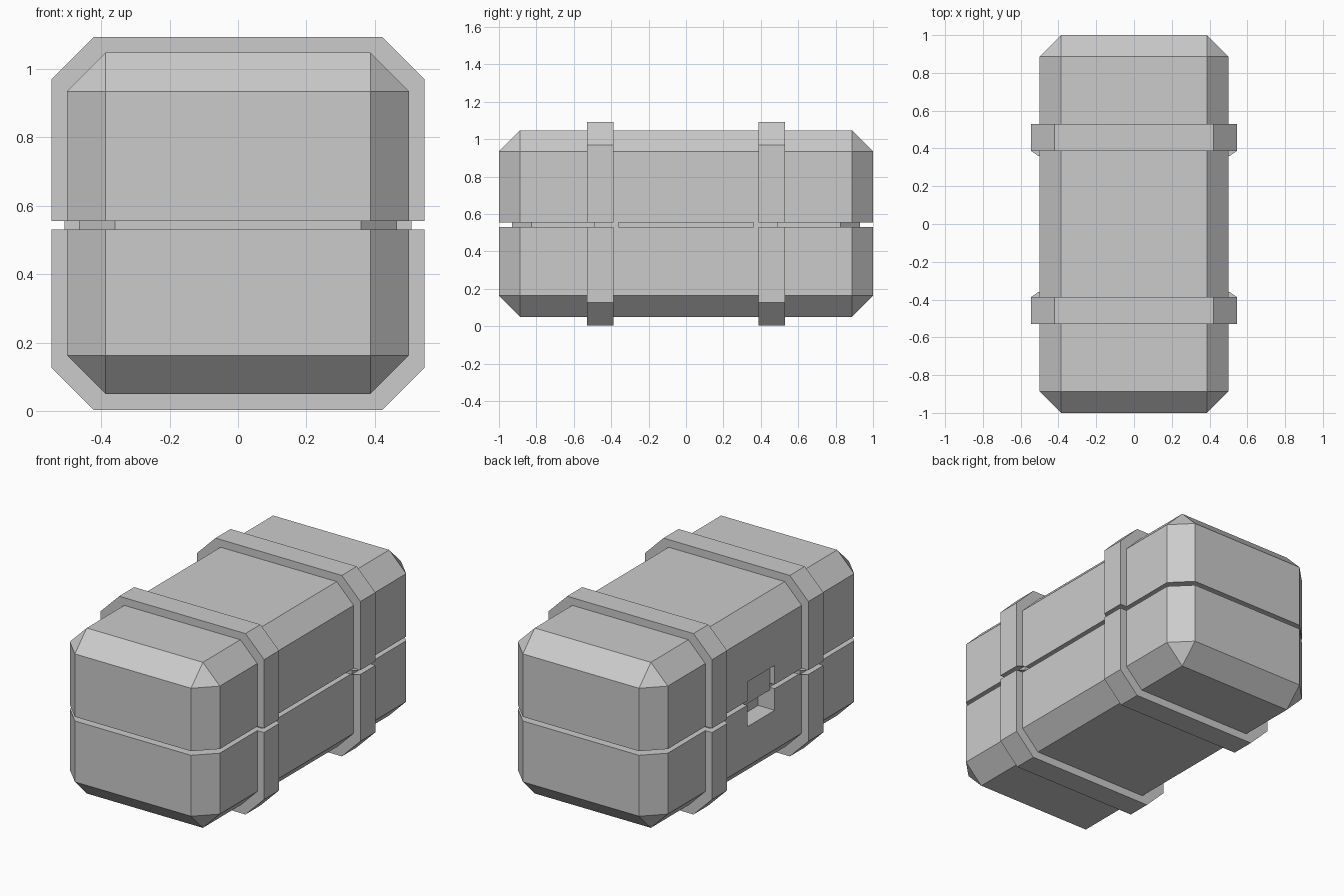
import bpy, bmesh
from mathutils import Vector, Matrix

if "Cube" in bpy.data.objects:
    bpy.data.objects.remove(bpy.data.objects["Cube"])

GAP_LO, GAP_HI, GAP_SCALE = 0.53, 0.555, 0.93


def box(x, y, z):
    """Box bmesh from (min, max) ranges."""
    bm = bmesh.new()
    size = [b - a for a, b in (x, y, z)]
    mid = [(a + b) / 2 for a, b in (x, y, z)]
    bmesh.ops.create_cube(bm, size=1, matrix=Matrix.Translation(mid) @ Matrix.Diagonal((*size, 1)))
    return bm


def chamfer(bm, edges, width):
    bmesh.ops.bevel(bm, geom=edges, offset=width, offset_type='OFFSET',
                    segments=1, affect='EDGES', profile=0.5)


def groove(bm):
    """Cut the lid seam: two loops pulled inwards between the halves."""
    inner = {0.537: GAP_LO, 0.548: GAP_HI}
    for z in (GAP_LO, 0.537, 0.548, GAP_HI):
        bmesh.ops.bisect_plane(bm, geom=bm.verts[:] + bm.edges[:] + bm.faces[:],
                               plane_co=Vector((0, 0, z)), plane_no=Vector((0, 0, 1)), dist=1e-5)
    for v in bm.verts:
        for z, target in inner.items():
            if abs(v.co.z - z) < 1e-4:
                v.co = Vector((v.co.x * GAP_SCALE, v.co.y * GAP_SCALE, target))
                break


def finish(bm, name):
    bmesh.ops.recalc_face_normals(bm, faces=bm.faces[:])
    me = bpy.data.meshes.new(name)
    bm.to_mesh(me)
    bm.free()
    ob = bpy.data.objects.new(name, me)
    bpy.context.collection.objects.link(ob)
    return ob


# chest body, all edges chamfered
bm = box((-0.5, 0.5), (-1, 1), (0.05, 1.047))
chamfer(bm, bm.edges[:], 0.113)
groove(bm)
body = finish(bm, "chest_body")

# straps wrapped round the body
for side, label in ((-1, "front"), (1, "back")):
    y = sorted((side * 0.387, side * 0.53))
    bm = box((-0.545, 0.545), y, (0.003, 1.093))
    along_y = [e for e in bm.edges if abs(e.verts[0].co.y - e.verts[1].co.y) > 0.05]
    chamfer(bm, along_y, 0.124)
    groove(bm)
    finish(bm, label + "_strap")

# latch pocket on the left side
cutter = finish(box((-0.7, -0.39), (-0.13, 0.13), (0.40, 0.67)), "latch_cutter")
cutter.hide_render = True
cutter.hide_viewport = True
mod = body.modifiers.new("latch_pocket", 'BOOLEAN')
mod.operation = 'DIFFERENCE'
mod.solver = 'EXACT'
mod.object = cutter

# latch plate hanging in the pocket
finish(box((-0.47, -0.39), (-0.13, 0.13), (0.515, 0.67)), "latch_plate")
